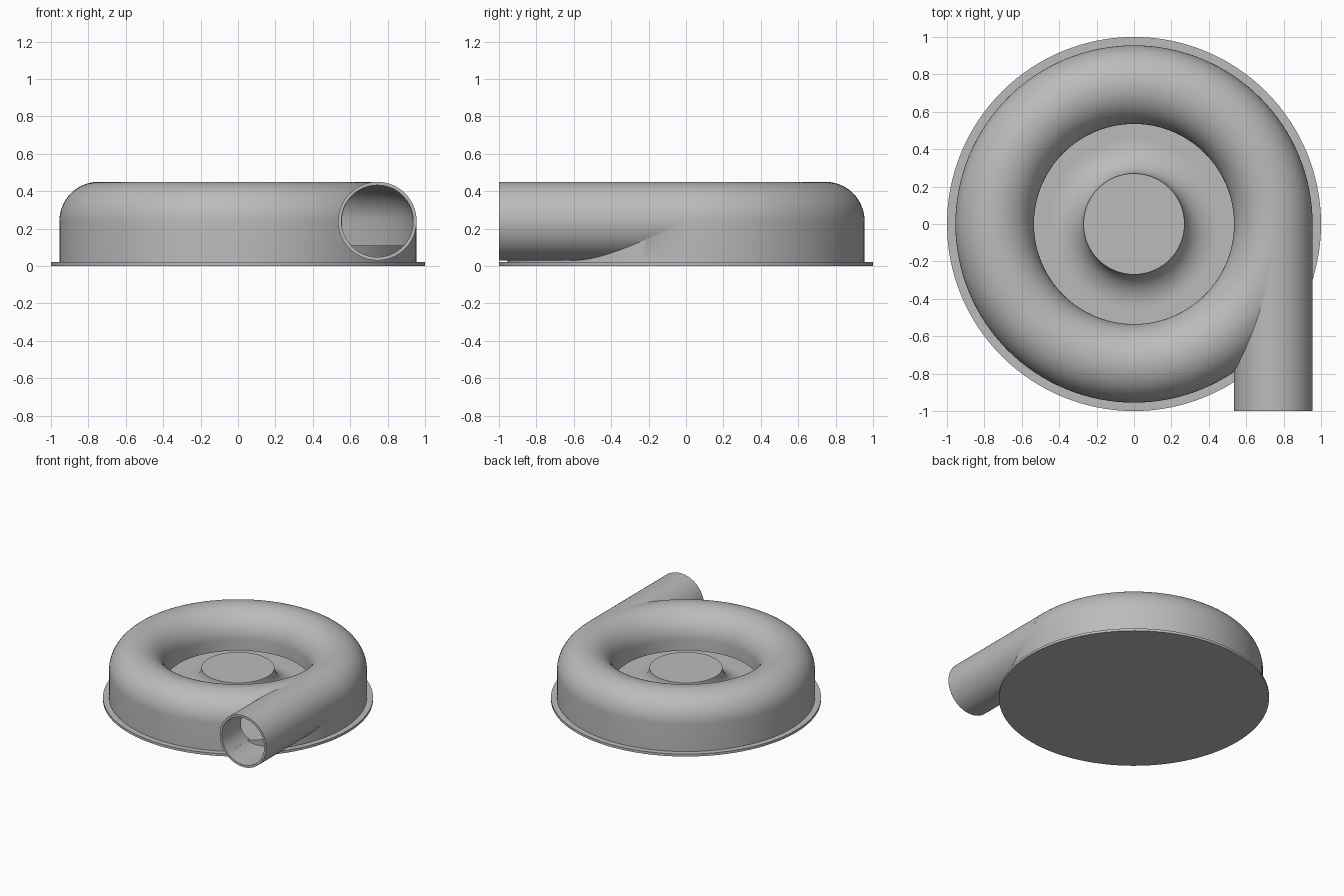
import bpy, bmesh, math
from math import sin, cos, pi

cube = bpy.data.objects.get("Cube")
if cube:
    bpy.data.objects.remove(cube)

grey = bpy.data.materials.new("plain_grey")
grey.use_nodes = True
colour = (0.5, 0.5, 0.5, 1)
grey.diffuse_color = colour
grey.node_tree.nodes["Principled BSDF"].inputs["Base Color"].default_value = colour

TUBE_R, RING_R, MID_Z = 0.21, 0.745, 0.24   # volute tube, its centre line and height
FLOOR_Z, WALL = 0.11, 0.018


def add_object(name, bm):
    bmesh.ops.remove_doubles(bm, verts=bm.verts, dist=1e-5)
    bmesh.ops.recalc_face_normals(bm, faces=bm.faces)
    mesh = bpy.data.meshes.new(name)
    bm.to_mesh(mesh)
    bm.free()
    mesh.materials.append(grey)
    obj = bpy.data.objects.new(name, mesh)
    bpy.context.collection.objects.link(obj)
    return obj


def lathe(name, profile, steps=128):
    """Spin an (r, z) profile that starts and ends on the axis."""
    bm = bmesh.new()
    verts = [bm.verts.new((r, 0, z)) for r, z in profile]
    edges = [bm.edges.new(pair) for pair in zip(verts, verts[1:])]
    bmesh.ops.spin(bm, geom=verts + edges, cent=(0, 0, 0), axis=(0, 0, 1),
                   angle=2 * pi, steps=steps)
    return add_object(name, bm)


def prism(name, section, y0, y1, cuts=1):
    """Extrude an (x, z) section along y."""
    bm = bmesh.new()
    rings = [[bm.verts.new((x, y0 + (y1 - y0) * i / cuts, z)) for x, z in section]
             for i in range(cuts + 1)]
    n = len(section)
    for a, b in zip(rings, rings[1:]):
        for i in range(n):
            j = (i + 1) % n
            bm.faces.new((a[i], a[j], b[j], b[i]))
    bm.faces.new(rings[0])
    bm.faces.new(rings[-1])
    return add_object(name, bm)


def arc(cx, cz, radius, start, end, n):
    return [(cx + radius * cos(start + (end - start) * i / n),
             cz + radius * sin(start + (end - start) * i / n)) for i in range(n + 1)]


def combine(target, tool, operation):
    mod = target.modifiers.new(operation.lower(), 'BOOLEAN')
    mod.object, mod.operation, mod.solver = tool, operation, 'EXACT'
    bpy.context.view_layer.objects.active = target
    bpy.ops.object.modifier_apply(modifier=mod.name)
    bpy.data.objects.remove(tool)


# Outlet pipe, bored right through
circle = arc(RING_R, MID_Z, TUBE_R, 0, 2 * pi, 64)[:-1]
bore_r = TUBE_R - WALL
bore_circle = arc(RING_R, MID_Z, bore_r, 0, 2 * pi, 64)[:-1]
pipe = prism("outlet_pipe", circle, -1, -0.015, 24)
combine(pipe, prism("pipe_bore", bore_circle, -1.1, 0.1), 'DIFFERENCE')

# Volute housing: upright outer wall, rounded top, lip around the inlet
housing = lathe("volute_housing",
                [(0, 0.01), (RING_R + TUBE_R, 0.01)]
                + arc(RING_R, MID_Z, TUBE_R, 0, pi, 32)
                + [(RING_R - TUBE_R, 0.14), (0, 0.14)])
combine(housing, pipe, 'UNION')

# Hollow the housing, leaving the raised floor
inner = TUBE_R - WALL - 0.002
combine(housing, lathe("cavity",
                       [(0, FLOOR_Z), (RING_R + inner, FLOOR_Z)]
                       + arc(RING_R, MID_Z, inner, 0, pi, 32)
                       + [(RING_R - inner, 0.15), (0, 0.15)]), 'DIFFERENCE')

# Open the wall between pipe and cavity above the floor
dip = math.asin((MID_Z - FLOOR_Z) / bore_r)
combine(housing, prism("wall_opening", arc(RING_R, MID_Z, bore_r, -dip, pi + dip, 48),
                       -0.99, -0.02), 'DIFFERENCE')

# Central hub flaring down to the floor
hub = lathe("hub", [(0, 0.1), (0.45, 0.1)]
            + [(0.45 - 0.18 * sin(t), 0.261 - 0.15 * cos(t))
               for t in (pi / 2 * i / 16 for i in range(17))]
            + [(0, 0.261)])

# Flat base plate with a narrow flange
base = lathe("base_plate", [(0, 0), (1, 0), (1, 0.02), (0, 0.02)])

for obj in (housing, hub, base):
    bpy.ops.object.select_all(action='DESELECT')
    obj.select_set(True)
    bpy.context.view_layer.objects.active = obj
    bpy.ops.object.shade_smooth_by_angle(angle=math.radians(30))
